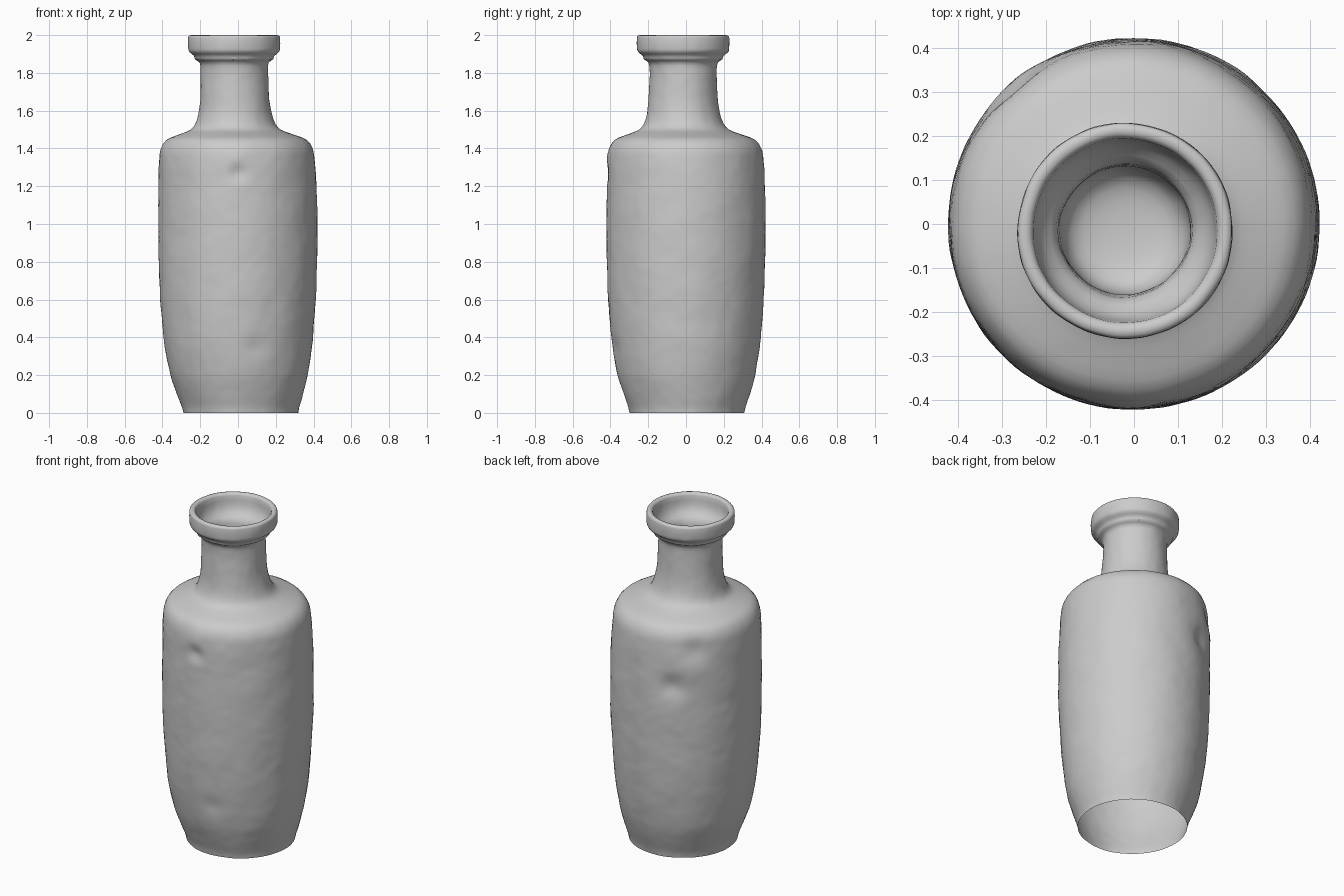
import bpy, bmesh, math
from mathutils import Vector, noise

SIDES = 128

# Profile: radius, height, centre x, centre y (the neck leans slightly)
PROFILE = [
    (0.304, 0.00, 0.015, 0.005), (0.310, 0.03, 0.014, 0.005), (0.337, 0.11, 0.010, 0.004),
    (0.366, 0.21, 0.006, 0.002), (0.393, 0.38, 0.002, 0), (0.410, 0.58, 0, 0),
    (0.419, 0.80, 0, 0), (0.421, 1.00, 0, 0), (0.418, 1.20, -0.003, 0),
    (0.412, 1.34, -0.005, -0.002), (0.402, 1.40, -0.006, -0.003), (0.372, 1.445, -0.008, -0.005),
    (0.300, 1.475, -0.010, -0.008), (0.238, 1.50, -0.012, -0.010), (0.212, 1.53, -0.014, -0.012),
    (0.193, 1.59, -0.016, -0.013), (0.182, 1.68, -0.018, -0.014), (0.178, 1.82, -0.019, -0.015),
    (0.184, 1.855, -0.02, -0.015), (0.208, 1.872, -0.02, -0.015), (0.214, 1.89, -0.02, -0.015),
    (0.238, 1.91, -0.02, -0.015), (0.244, 1.93, -0.02, -0.015), (0.244, 1.985, -0.02, -0.015),
    (0.238, 1.997, -0.02, -0.015), (0.219, 1.998, -0.02, -0.015), (0.209, 1.985, -0.02, -0.015),
    (0.203, 1.93, -0.02, -0.015), (0.185, 1.89, -0.02, -0.015), (0.157, 1.86, -0.02, -0.015),
    (0.148, 1.80, -0.02, -0.015), (0.142, 1.71, -0.02, -0.015), (0.120, 1.665, -0.02, -0.015),
    (0.070, 1.645, -0.02, -0.015), (0.012, 1.64, -0.02, -0.015),
]

# Dents and bumps: azimuth in degrees, height, spread, depth
DENTS = [
    (271, 1.27, 0.03, 0.018), (268, 1.33, 0.05, -0.006),
    (130, 1.32, 0.05, 0.016), (114, 1.10, 0.045, 0.020), (128, 1.20, 0.06, -0.007),
    (285, 0.34, 0.04, 0.008),
]


def smooth_profile(points):
    """Catmull-Rom curve through the points, with even steps."""
    pts = [Vector(p) for p in points]
    out = []
    for i in range(len(pts) - 1):
        a, b, c, d = pts[max(i - 1, 0)], pts[i], pts[i + 1], pts[min(i + 2, len(pts) - 1)]
        steps = max(2, int((c - b).length / 0.02))
        for s in range(steps):
            t = s / steps
            # limited tangents avoid overshoot where spacing changes
            k = (c - b).length
            m0 = (c - a) * (k / max((c - a).length, 1e-6))
            m1 = (d - b) * (k / max((d - b).length, 1e-6))
            out.append(b * (2*t**3 - 3*t*t + 1) + m0 * (t**3 - 2*t*t + t)
                       + c * (3*t*t - 2*t**3) + m1 * (t**3 - t*t))
    return out + [pts[-1]]


def surface_offset(angle, r, z):
    """Uneven hand-made surface plus the dents on the body."""
    p = Vector((r * math.cos(angle), r * math.sin(angle), z))
    off = 0.003 * noise.noise(p * 7) + 0.0015 * noise.noise(p * 22)
    if r > 0.3:
        for az, dz, spread, depth in DENTS:
            da = (angle - math.radians(az) + math.pi) % math.tau - math.pi
            off -= depth * math.exp(-((da * r) ** 2 + (z - dz) ** 2) / (2 * spread ** 2))
    return off * min(1, r / 0.15)


# Vase: one revolved skin, open at the foot, closed inside the neck
bm = bmesh.new()
rings = []
for r, z, cx, cy in smooth_profile(PROFILE):
    ring = []
    for i in range(SIDES):
        a = math.tau * i / SIDES
        rr = r + surface_offset(a, r, z)
        ring.append(bm.verts.new((cx + rr * math.cos(a), cy + rr * math.sin(a),
                                  min(2.0, max(0.0, z)))))
    rings.append(ring)
for low, high in zip(rings, rings[1:]):
    for i in range(SIDES):
        j = (i + 1) % SIDES
        bm.faces.new((low[i], low[j], high[j], high[i]))
bm.faces.new(rings[-1])

mesh = bpy.data.meshes.new("vase")
bm.to_mesh(mesh)
bm.free()
vase = bpy.data.objects.new("vase", mesh)
bpy.context.collection.objects.link(vase)

clay = bpy.data.materials.new("light grey clay")
clay.diffuse_color = (0.6, 0.6, 0.6, 1)
mesh.materials.append(clay)

bpy.context.view_layer.objects.active = vase
vase.select_set(True)
bpy.ops.object.shade_smooth_by_angle(angle=math.radians(40))
